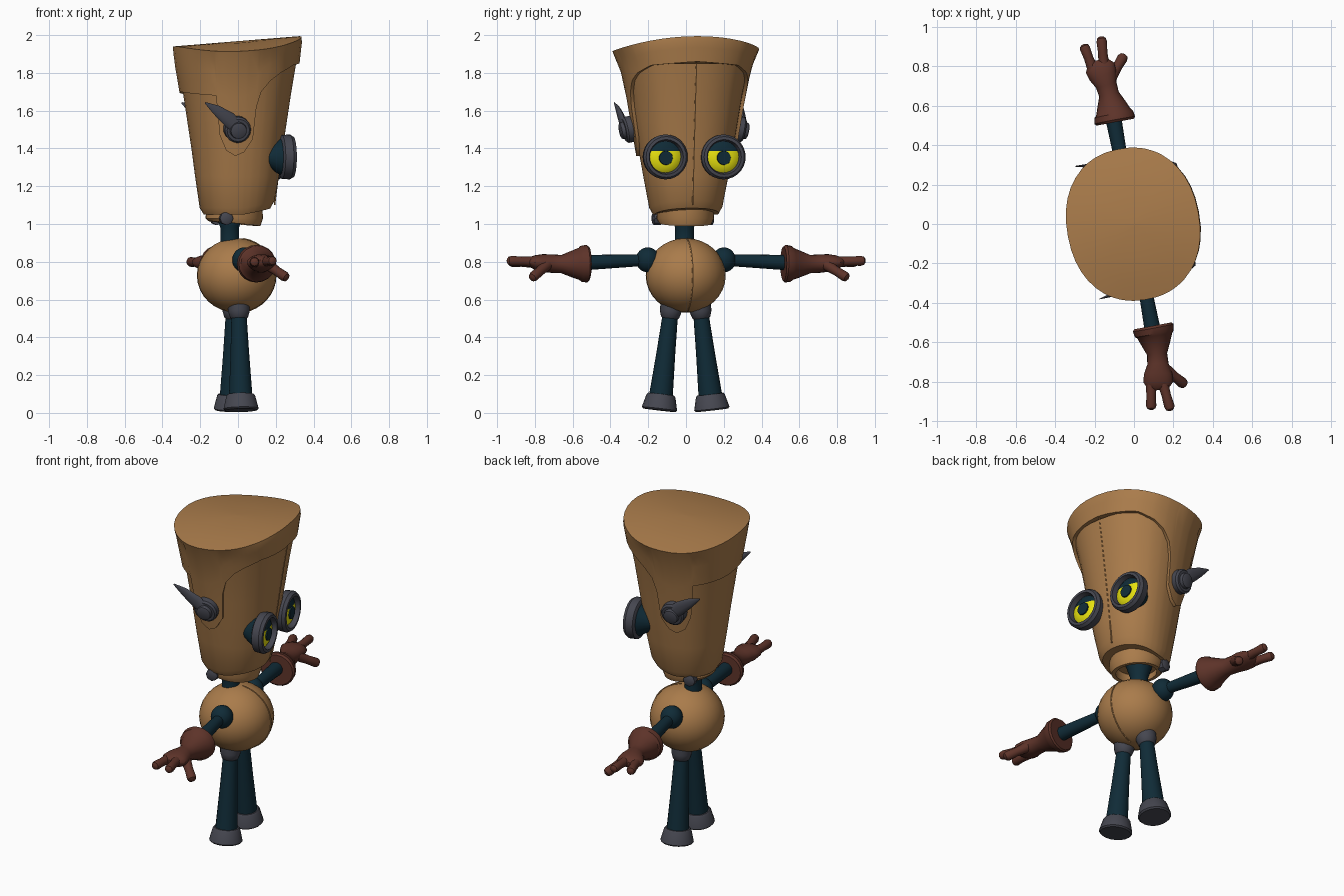
import bpy, bmesh, math
from mathutils import Vector, Matrix

if "Cube" in bpy.data.objects:
    bpy.data.objects.remove(bpy.data.objects["Cube"], do_unlink=True)

TURN = Matrix.Rotation(math.radians(10.5), 4, "Z")  # whole figure is turned a little
X, Y, Z = Vector((1, 0, 0)), Vector((0, 1, 0)), Vector((0, 0, 1))


def material(name, r, g, b):
    m = bpy.data.materials.new(name)
    m.use_nodes = True
    m.diffuse_color = (r, g, b, 1)
    bsdf = m.node_tree.nodes["Principled BSDF"]
    bsdf.inputs["Base Color"].default_value = (r, g, b, 1)
    bsdf.inputs["Roughness"].default_value = 0.8
    return m


TAN = material("tan", 0.40, 0.20, 0.07)
NAVY = material("navy", 0.005, 0.024, 0.038)
GREY = material("slate grey", 0.06, 0.062, 0.08)
GLOVE = material("red brown", 0.11, 0.033, 0.022)
YELLOW = material("yellow", 0.85, 0.8, 0.005)


def finish(name, bm, mats, angle=35):
    bmesh.ops.recalc_face_normals(bm, faces=bm.faces)
    bm.transform(TURN)
    me = bpy.data.meshes.new(name)
    bm.to_mesh(me)
    bm.free()
    for m in mats:
        me.materials.append(m)
    me.shade_smooth()
    me.set_sharp_from_angle(angle=math.radians(angle))
    ob = bpy.data.objects.new(name, me)
    bpy.context.collection.objects.link(ob)
    return ob


def loft(rings, wrap=False):
    """Skin a list of equal rings; cap the ends or join them."""
    bm = bmesh.new()
    vs = [[bm.verts.new(p) for p in ring] for ring in rings]
    n = len(vs[0])
    pairs = list(zip(vs, vs[1:])) + ([(vs[-1], vs[0])] if wrap else [])
    for a, b in pairs:
        for i in range(n):
            j = (i + 1) % n
            bm.faces.new((a[i], a[j], b[j], b[i]))
    if not wrap:
        bm.faces.new(vs[0])
        bm.faces.new(vs[-1])
    return bm


def tube(pts, n=20, axis=None):
    """Round section along points (x, y, z, radius, optional flatness)."""
    P = [Vector(p[:3]) for p in pts]
    whole = (P[-1] - P[0]).normalized()
    ref = Z if abs(whole.y) > 0.7 else Y
    rings = []
    for i, p in enumerate(pts):
        d = axis or (P[min(i + 1, len(P) - 1)] - P[max(i - 1, 0)]).normalized()
        u = ref.cross(d).normalized()
        v = d.cross(u)
        flat = p[4] if len(p) > 4 else 1
        rings.append([P[i] + p[3] * (u * math.cos(t) + v * flat * math.sin(t))
                      for t in (math.tau * k / n for k in range(n))])
    return loft(rings)


def part(name, mat, pts, n=20, axis=None):
    return finish(name, tube(pts, n, axis), [mat])


def ball(name, mat, centre, size):
    bm = bmesh.new()
    bmesh.ops.create_uvsphere(bm, u_segments=28, v_segments=16, radius=1)
    bm.transform(Matrix.Translation(centre) @ Matrix.Diagonal((*size, 1)))
    return finish(name, bm, [mat])


def interp(table, t):
    for a, b in zip(table, table[1:]):
        if t <= b[0]:
            f = max(0, (t - a[0]) / (b[0] - a[0]))
            return [p + (q - p) * f for p, q in zip(a[1:], b[1:])]
    return list(table[-1][1:])


# Head: height, half depth, half width
HEAD = [(1.05, .175, .172), (1.09, .2, .195), (1.4, .24, .25),
        (1.7, .285, .3), (1.85, .31, .335), (2.0, .325, .39)]
# Lower edge of the cap: angle from the face, height
EDGE = [(0, 1.86), (40, 1.84), (58, 1.8), (69, 1.76), (78, 1.7), (82, 1.62), (84, 1.45),
        (92, 1.38), (101, 1.36), (112, 1.39), (119, 1.47), (121, 1.68), (180, 1.7)]


def head_point(deg, z, grow=0.0):
    a, b = interp(HEAD, z)
    c, s = math.cos(math.radians(deg)), math.sin(math.radians(deg))
    k = 2 / 2.2
    return Vector(((a + grow) * math.copysign(abs(c) ** k, c) - .005,
                   (b + grow) * math.copysign(abs(s) ** k, s), z))


def crown(p):
    return 1.968 + .08 * p.x - .33 * p.y ** 2


half = sorted({d for d, _ in EDGE} | set(range(0, 181, 9)))
angles = half + [360 - d for d in reversed(half) if 0 < d < 180]


def head_ring(z):
    ring = [head_point(d, z) for d in angles]
    if z < 1.1:  # the jaw opening lifts the front rim
        for p in ring:
            p.z += max(0, p.x) * .2
    return ring


finish("head", loft([head_ring(z) for z in (1.05, 1.085, 1.25, 1.4, 1.55, 1.7, 1.85)]), [TAN], 30)

# Cap with slanted crown, flared brim and side flaps round the ears
rim = [head_point(d, 1.95, .016) for d in angles]
for p in rim:
    p.z = crown(p)
lows = [interp(EDGE, min(d, 360 - d))[0] for d in angles]
rings = []
for f in (.03, .4, .75):
    ring = [Vector((p.x * f, p.y * f, 0)) for p in rim]
    for p in ring:
        p.z = crown(p)
    rings.append(ring)
rings.append(rim)
for f in (.2, .45, .7, .9, 1):
    rings.append([head_point(d, p.z + (lo - p.z) * f, .018) for d, p, lo in zip(angles, rim, lows)])
rings.append([head_point(d, lo, -.02) for d, lo in zip(angles, lows)])
finish("cap", loft(rings), [TAN], 40)

# Raised seams down the face and the chest
part("face_seam", TAN, [(*head_point(0, z), .004) for z in (1.1, 1.25, 1.4, 1.7, 1.86)], 6)
part("chest_seam", TAN, [(-.008 + .211 * math.cos(t), 0, .728 + .197 * math.sin(t), .004)
                         for t in (math.radians(a) for a in range(-80, 81, 10))], 6)

# Hollow jaw, hinges and neck
jaw = []
for r, z in ((.138, .99), (.152, 1.03), (.148, 1.1), (.12, 1.1), (.115, .99)):
    jaw.append([Vector((-.02 + r * math.cos(t), r * math.sin(t),
                        z - (.1 * r * math.cos(t) - .012 if z < 1 else 0)))
                for t in (math.tau * k / 32 for k in range(32))])
finish("jaw", loft(jaw, wrap=True), [TAN])
part("neck", NAVY, [(-.04, 0, .86, .055), (-.045, 0, .93, .05),
                    (-.045, 0, .98, .05), (-.045, 0, 1.06, .075)])

ball("torso", TAN, (-.008, 0, .728), (.21, .212, .197))

for side, s in (("left", 1), ("right", -1)):
    # Eye: cone socket, rim, lidded eyeball and pupil
    ey, ez = .156 * s, 1.355

    def eye(*profile):
        return [(x, ey, ez, r) for x, r in profile]

    part(side + "_eye_socket", NAVY, eye((.06, .02), (.12, .045), (.21, .104)), 24, X)
    part(side + "_eye_rim", GREY, eye((.198, .1), (.207, .116), (.25, .119), (.268, .108),
                                      (.27, .092), (.24, .084)), 28, X)
    bm = tube(eye((.238, .086), (.25, .07), (.257, .045), (.26, .004)), 28, X)
    lid = 1.386
    bmesh.ops.bisect_plane(bm, geom=bm.verts[:] + bm.edges[:] + bm.faces[:],
                           plane_co=(0, 0, lid), plane_no=Z)
    for f in bm.faces:
        f.material_index = int(f.calc_center_median().z > lid)
    finish(side + "_eyeball", bm, [YELLOW, NAVY])
    part(side + "_pupil", NAVY, [(.255, ey, 1.35, .038), (.264, ey, 1.35, .036)], 20, X)

    # Ear knob with a swept blade
    def ear(*profile):
        return [(-.058, y * s, 1.5 - (y - .3) * .2, r) for y, r in profile]

    part(side + "_ear", GREY, ear((.25, .07), (.312, .07), (.322, .06), (.322, .045),
                                  (.34, .042), (.344, .034)), 20)
    part(side + "_ear_blade", GREY, [(-.05, .318 * s, 1.5, .035, .4), (-.11, .326 * s, 1.555, .04, .4),
                                     (-.18, .334 * s, 1.605, .026, .35),
                                     (-.24, .342 * s, 1.642, .004, .5)], 10)
    part(side + "_jaw_hinge", GREY, [(-.09, .12 * s, 1.03, .036), (-.09, .158 * s, 1.03, .036),
                                     (-.09, .164 * s, 1.03, .026)], 8)

    # Arm
    ball(side + "_shoulder", NAVY, (-.005, .205 * s, .81), (.063, .063, .066))
    part(side + "_arm", NAVY, [(-.005, .2 * s, .81, .03), (-.005, .56 * s, .795, .041)], 16)

    # Glove: cuff and palm, then fingers and thumb
    def hand(*profile):
        return [(x, y * s, z, r, f) for x, y, z, r, f in profile]

    part(side + "_glove", GLOVE, hand(
        (0, .525, .79, .096, .95), (0, .535, .79, .105, .95), (0, .565, .789, .1, .95),
        (0, .575, .789, .09, .95), (-.002, .62, .788, .072, .95), (-.005, .67, .788, .051, .95),
        (-.01, .72, .79, .054, .9), (-.018, .77, .794, .072, .65), (-.025, .81, .797, .076, .5),
        (-.03, .84, .8, .055, .45), (-.03, .85, .8, .02, .5)))

    def finger(name, start, end, r):
        a, b = Vector(start), Vector(end)
        stops = ((0, 1.15), (.5, .95), (.85, 1.05), (.95, .85), (1, .35))
        pts = [a.lerp(b, t) for t, _ in stops]
        part(side + name, GLOVE, [(p.x, p.y * s, p.z, r * k) for p, (_, k) in zip(pts, stops)], 12)

    finger("_outer_finger", (-.06, .8, .795), (-.086, .942, .8), .025)
    finger("_inner_finger", (-.005, .8, .8), (.01, .965, .806), .025)
    finger("_thumb", (.02, .75, .785), (.108, .852, .712), .026)

    # Leg, hip collar and foot along one slanted line
    hip, sole = Vector((-.01, .078 * s, .56)), Vector((-.01, .142 * s, .014))

    def leg(name, mat, *profile):
        part(side + name, mat, [(*hip.lerp(sole, t), r) for t, r in profile], 18)

    leg("_leg", NAVY, (.05, .04), (.45, .05), (.9, .064))
    leg("_hip_collar", GREY, (-.06, .058), (.04, .058), (.1, .048), (.115, .038))
    leg("_foot", GREY, (.845, .07), (.86, .077), (.985, .094), (1, .086))
